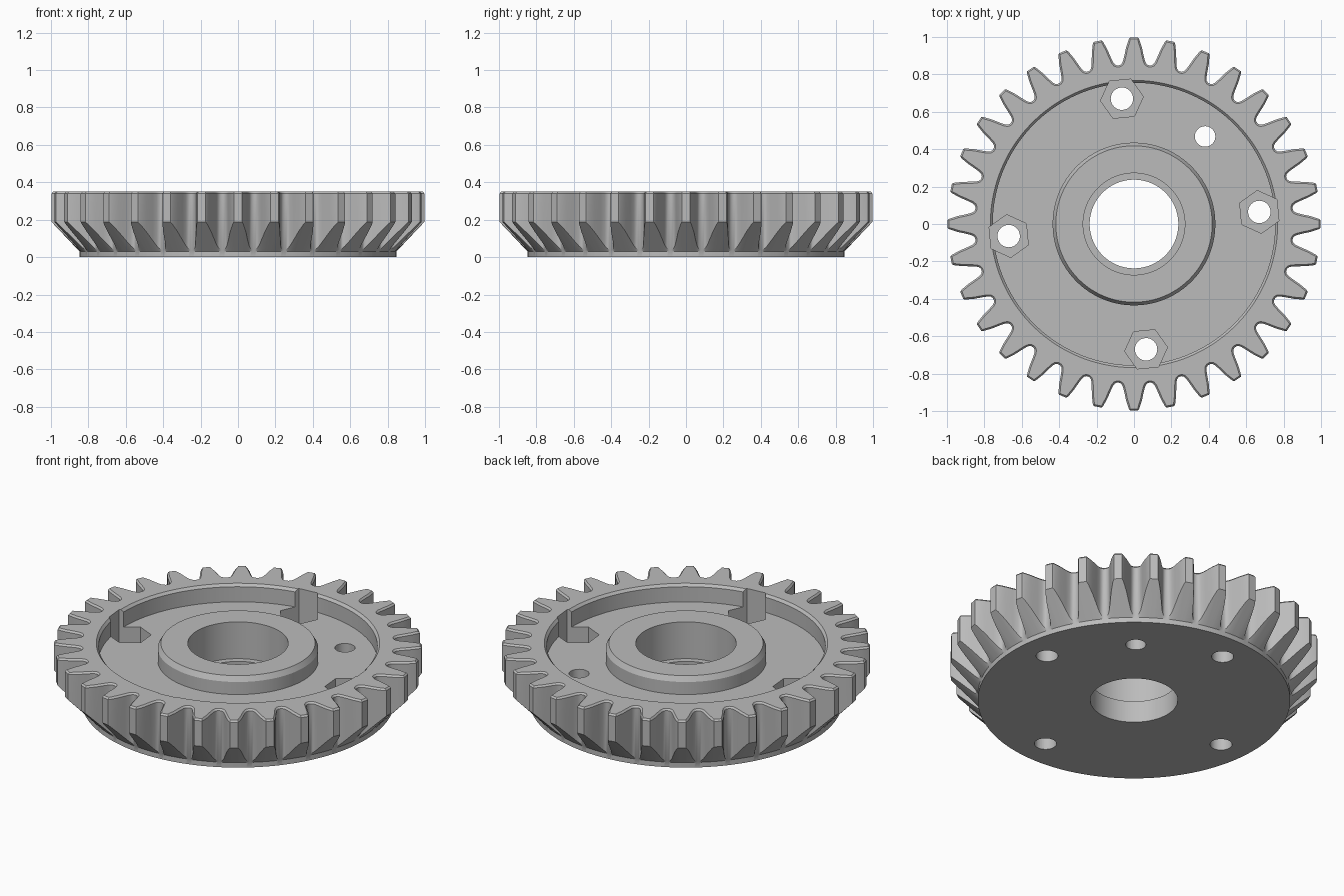
import bpy, bmesh, math
from mathutils import Vector

if "Cube" in bpy.data.objects:
    bpy.data.objects.remove(bpy.data.objects["Cube"])

TEETH = 32
PITCH = 2 * math.pi / TEETH
TOP, FLOOR, LIP = 0.35, 0.245, 0.13
BASE_R, BASE_Z = 0.847, 0.03

# One plain metal colour
metal = bpy.data.materials.new("grey_metal")
metal.diffuse_color = (0.5, 0.5, 0.5, 1)
metal.use_nodes = True
metal.node_tree.nodes["Principled BSDF"].inputs["Base Color"].default_value = (0.5, 0.5, 0.5, 1)

# Half tooth: (radius, half width), tip to gullet
half = [(0.997, 0.022), (0.985, 0.029), (0.945, 0.042), (0.9, 0.052),
        (0.872, 0.059), (0.859, 0.066), (0.853, 0.075)]
tooth = [(r, -w / r) for r, w in reversed(half)] + [(r, w / r) for r, w in half]
tooth.append((0.852, PITCH / 2))
outline = [(r, i * PITCH + a) for i in range(TEETH) for r, a in tooth]
angles = [a for r, a in outline]


def circle(radius, z):
    return [Vector((radius * math.cos(a), radius * math.sin(a), z)) for a in angles]


def gear_ring(z):
    """Tooth outline; z may depend on the radius."""
    return [Vector((r * math.cos(a), r * math.sin(a), z(r))) for r, a in outline]


def inset(ring, distance, z):
    """Move an outline inward along its own normals."""
    result = []
    for i, p in enumerate(ring):
        t = (ring[(i + 1) % len(ring)] - ring[i - 1]).normalized()
        result.append(Vector((p.x - t.y * distance, p.y + t.x * distance, z)))
    return result


def cutter(name, sides, radius, x, y, bottom, turn=0.0):
    """Vertical prism that reaches above the gear."""
    bm = bmesh.new()
    corners = [bm.verts.new((x + radius * math.cos(turn + 2 * math.pi * i / sides),
                             y + radius * math.sin(turn + 2 * math.pi * i / sides),
                             bottom)) for i in range(sides)]
    face = bm.faces.new(corners)
    lifted = bmesh.ops.extrude_face_region(bm, geom=[face])["geom"]
    bmesh.ops.translate(bm, vec=(0, 0, 1),
                        verts=[v for v in lifted if isinstance(v, bmesh.types.BMVert)])
    bmesh.ops.recalc_face_normals(bm, faces=bm.faces)
    mesh = bpy.data.meshes.new(name)
    bm.to_mesh(mesh)
    bm.free()
    mesh.materials.append(metal)
    obj = bpy.data.objects.new(name, mesh)
    obj.hide_render = True
    bpy.context.collection.objects.link(obj)
    return obj


# Gear body: rings lofted from the base, over the teeth and hub, down the bore
upper = gear_ring(lambda r: TOP - 0.01)
rings = [
    circle(BASE_R, 0), circle(BASE_R, BASE_Z),
    gear_ring(lambda r: BASE_Z + 0.005 + (r - BASE_R) * 1.02),
    upper, inset(upper, 0.009, TOP),
    circle(0.768, TOP), circle(0.755, TOP - 0.015), circle(0.755, FLOOR),
    circle(0.435, FLOOR), circle(0.435, TOP - 0.03), circle(0.418, TOP),
    circle(0.272, TOP), circle(0.272, LIP), circle(0.237, LIP), circle(0.237, 0),
]
bm = bmesh.new()
loops = [[bm.verts.new(p) for p in ring] for ring in rings]
count = len(angles)
for lower, higher in zip(loops, loops[1:] + loops[:1]):
    for i in range(count):
        j = (i + 1) % count
        bm.faces.new((lower[i], lower[j], higher[j], higher[i]))
bmesh.ops.recalc_face_normals(bm, faces=bm.faces)
mesh = bpy.data.meshes.new("gear_wheel")
bm.to_mesh(mesh)
bm.free()
mesh.materials.append(metal)
gear = bpy.data.objects.new("gear_wheel", mesh)
bpy.context.collection.objects.link(gear)

# Four hexagonal nut pockets with bolt holes, and one locating hole
cutters = [cutter("locating_hole", 32, 0.055, 0.38, 0.468, -0.3)]
for k in range(4):
    a = math.radians(5.5 + 90 * k)
    x, y = 0.673 * math.cos(a), 0.673 * math.sin(a)
    cutters.append(cutter("nut_pocket", 6, 0.115, x, y, LIP, a + math.pi / 6))
    cutters.append(cutter("bolt_hole", 32, 0.06, x, y, -0.3))

bpy.ops.object.select_all(action="DESELECT")
bpy.context.view_layer.objects.active = gear
gear.select_set(True)
for tool in cutters:
    cut = gear.modifiers.new(tool.name, "BOOLEAN")
    cut.operation = "DIFFERENCE"
    cut.solver = "EXACT"
    cut.object = tool
    bpy.ops.object.modifier_apply(modifier=cut.name)
for tool in cutters:
    bpy.data.objects.remove(tool)

bpy.ops.object.shade_smooth_by_angle(angle=math.radians(28))
